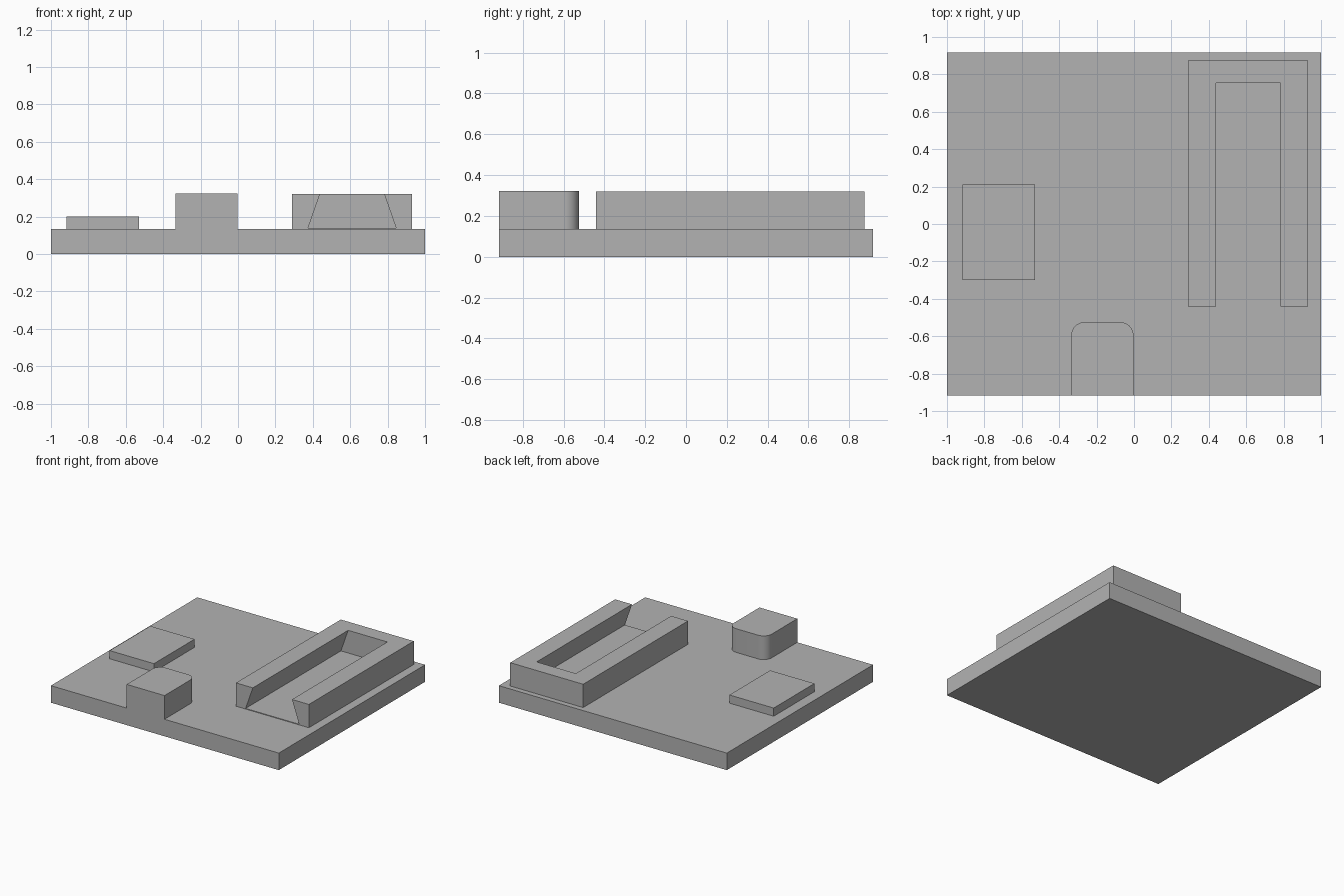
import bpy, bmesh, math

if "Cube" in bpy.data.objects:
    bpy.data.objects.remove(bpy.data.objects["Cube"])

grey = bpy.data.materials.new("plain grey")
grey.diffuse_color = (0.45, 0.45, 0.45, 1)
grey.use_nodes = True
grey.node_tree.nodes["Principled BSDF"].inputs["Base Color"].default_value = grey.diffuse_color


def prism(name, outline, start, vec):
    """Extrude an outline; start maps 2D points to 3D, vec is the sweep."""
    bm = bmesh.new()
    face = bm.faces.new([bm.verts.new(start(a, b)) for a, b in outline])
    swept = bmesh.ops.extrude_face_region(bm, geom=[face])["geom"]
    bmesh.ops.translate(bm, vec=vec,
                        verts=[g for g in swept if isinstance(g, bmesh.types.BMVert)])
    bmesh.ops.recalc_face_normals(bm, faces=bm.faces)
    mesh = bpy.data.meshes.new(name)
    bm.to_mesh(mesh)
    bm.free()
    mesh.materials.append(grey)
    obj = bpy.data.objects.new(name, mesh)
    bpy.context.collection.objects.link(obj)
    return obj


def upright(name, outline, z0, z1):
    return prism(name, outline, lambda x, y: (x, y, z0), (0, 0, z1 - z0))


def rect(x0, x1, y0, y1):
    return [(x0, y0), (x1, y0), (x1, y1), (x0, y1)]


def combine(obj, other, operation):
    mod = obj.modifiers.new(operation.lower(), "BOOLEAN")
    mod.operation, mod.object, mod.solver = operation, other, "EXACT"
    bpy.context.view_layer.objects.active = obj
    bpy.ops.object.modifier_apply(modifier=mod.name)
    bpy.data.objects.remove(other)


BASE_TOP = 0.135

# Base plate with the round-cornered block standing flush on its front edge
base = upright("base_plate", rect(-1, 1, -0.917, 0.917), 0, BASE_TOP)
x0, x1, y0, y1, r = -0.335, -0.003, -0.917, -0.525, 0.07
outline = [(x0, y0), (x1, y0)]
for cx, first in ((x1 - r, 0), (x0 + r, 90)):
    for i in range(11):
        a = math.radians(first + 9 * i)
        outline.append((cx + r * math.cos(a), y1 - r + r * math.sin(a)))
block = upright("front_block", outline, 0, 0.323)
combine(base, block, "UNION")

# Low rectangular pad on the left
pad = upright("left_pad", rect(-0.917, -0.528, -0.3, 0.21), BASE_TOP, 0.2)

# Slide holder with an undercut channel open at the front
holder = upright("slide_holder", rect(0.29, 0.93, -0.44, 0.875), BASE_TOP, 0.32)
slope = (0.845 - 0.782) / (0.32 - 0.14)
lip = 0.02 * slope
channel = prism("channel_cutter",
                [(0.375, 0.14), (0.845, 0.14), (0.782 - lip, 0.34), (0.438 + lip, 0.34)],
                lambda x, z: (x, -0.5, z), (0, 0.5 + 0.755, 0))
combine(holder, channel, "DIFFERENCE")

# Keep edges crisp, round the block corners smoothly
for obj in (base, pad, holder):
    obj.select_set(True)
bpy.context.view_layer.objects.active = base
bpy.ops.object.shade_smooth_by_angle(angle=math.radians(30))
